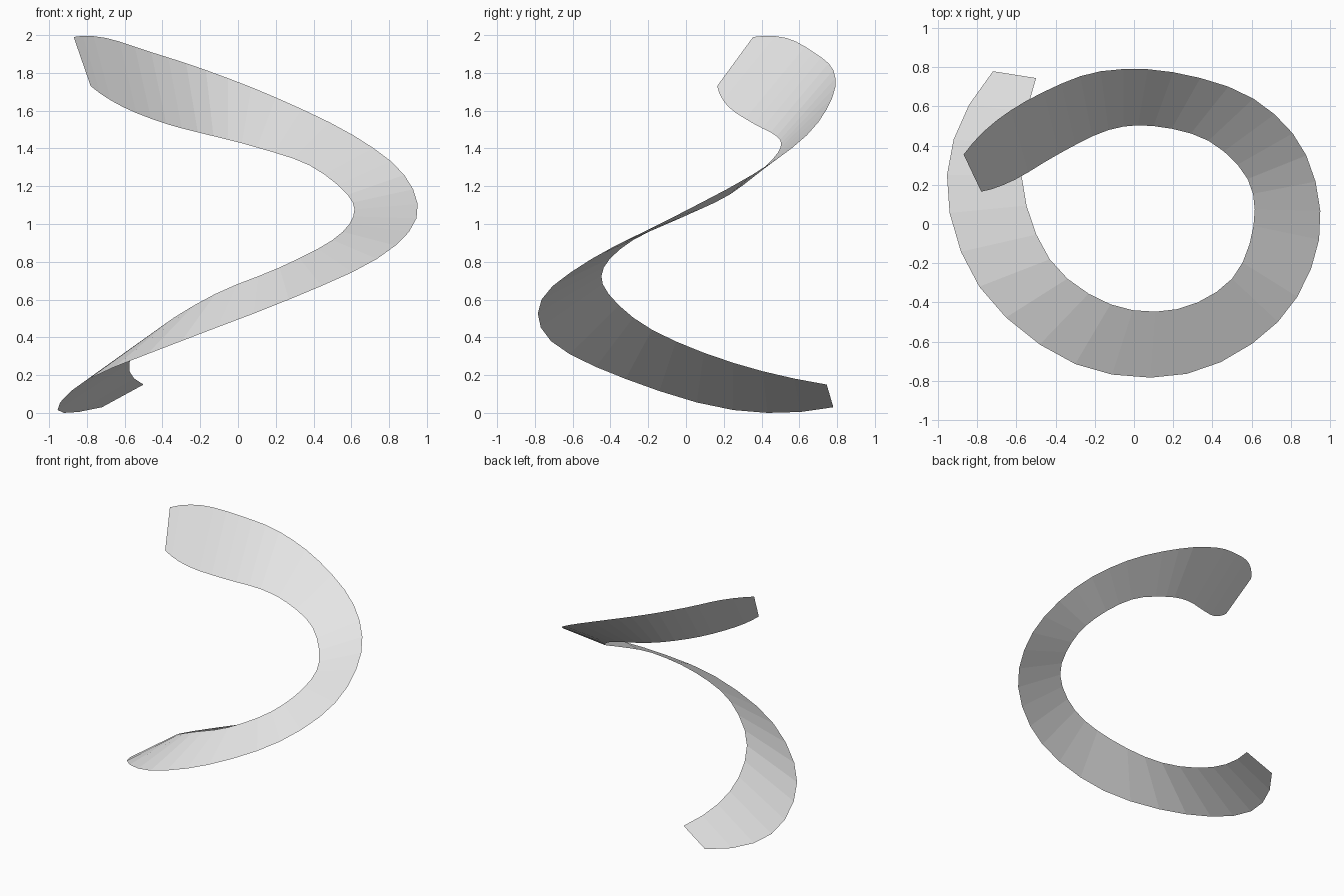
import bpy
import bmesh
from mathutils import Vector

# Remove only the default cube
default_cube = bpy.data.objects.get("Cube")
if default_cube:
    bpy.data.objects.remove(default_cube, do_unlink=True)

# Stations along each edge of the ribbon, from its foot up to its top end
OUTER_EDGE = [
    (-.72, .78, .03), (-.955, .25, .015), (-.79, -.32, .18), (-.3, -.715, .38),
    (.27, -.765, .6), (.735, -.5, .815), (.945, -.08, 1.03), (.88, .35, 1.26),
    (.61, .64, 1.47), (.2, .775, 1.67), (-.17, .78, 1.815), (-.46, .675, 1.91),
    (-.7, .53, 1.985), (-.87, .355, 1.99),
]
INNER_EDGE = [
    (-.5, .745, .15), (-.575, .25, .265), (-.43, -.18, .44), (-.12, -.41, .63),
    (.22, -.435, .77), (.5, -.28, .915), (.61, -.01, 1.04), (.58, .23, 1.155),
    (.38, .425, 1.31), (.1, .5, 1.405), (-.13, .48, 1.465), (-.38, .36, 1.53),
    (-.61, .225, 1.62), (-.78, .165, 1.73),
]
STEPS = 3


def smooth_path(stations, steps):
    """Return points on a smooth curve that passes through every station."""
    points = [Vector(station) for station in stations]
    before = 3 * points[0] - 3 * points[1] + points[2]
    after = 3 * points[-1] - 3 * points[-2] + points[-3]
    padded = [before] + points + [after]
    path = []
    for a, b, c, d in zip(padded, padded[1:], padded[2:], padded[3:]):
        for step in range(steps):
            t = step / steps
            slope_b, slope_c = (c - a) / 2, (d - b) / 2
            ease = t * t * (3 - 2 * t)
            path.append(b.lerp(c, ease)
                        + slope_b * t * (1 - t) ** 2
                        - slope_c * t * t * (1 - t))
    path.append(points[-1])
    return path


def make_material(name, colour):
    material = bpy.data.materials.new(name)
    material.use_nodes = True
    material.diffuse_color = colour
    shader = next(node for node in material.node_tree.nodes
                  if node.type == "BSDF_PRINCIPLED")
    shader.inputs["Base Color"].default_value = colour
    return material


# Spiral ribbon: a thin sheet bridging the two edge curves with flat panels
bm = bmesh.new()
outer = [bm.verts.new(point) for point in smooth_path(OUTER_EDGE, STEPS)]
inner = [bm.verts.new(point) for point in smooth_path(INNER_EDGE, STEPS)]
for i in range(len(outer) - 1):
    bm.faces.new((outer[i], outer[i + 1], inner[i + 1], inner[i]))

mesh = bpy.data.meshes.new("spiral_ribbon")
bm.to_mesh(mesh)
bm.free()
mesh.materials.append(make_material("light_grey", (.8, .8, .8, 1)))
ribbon = bpy.data.objects.new("spiral_ribbon", mesh)
bpy.context.scene.collection.objects.link(ribbon)
